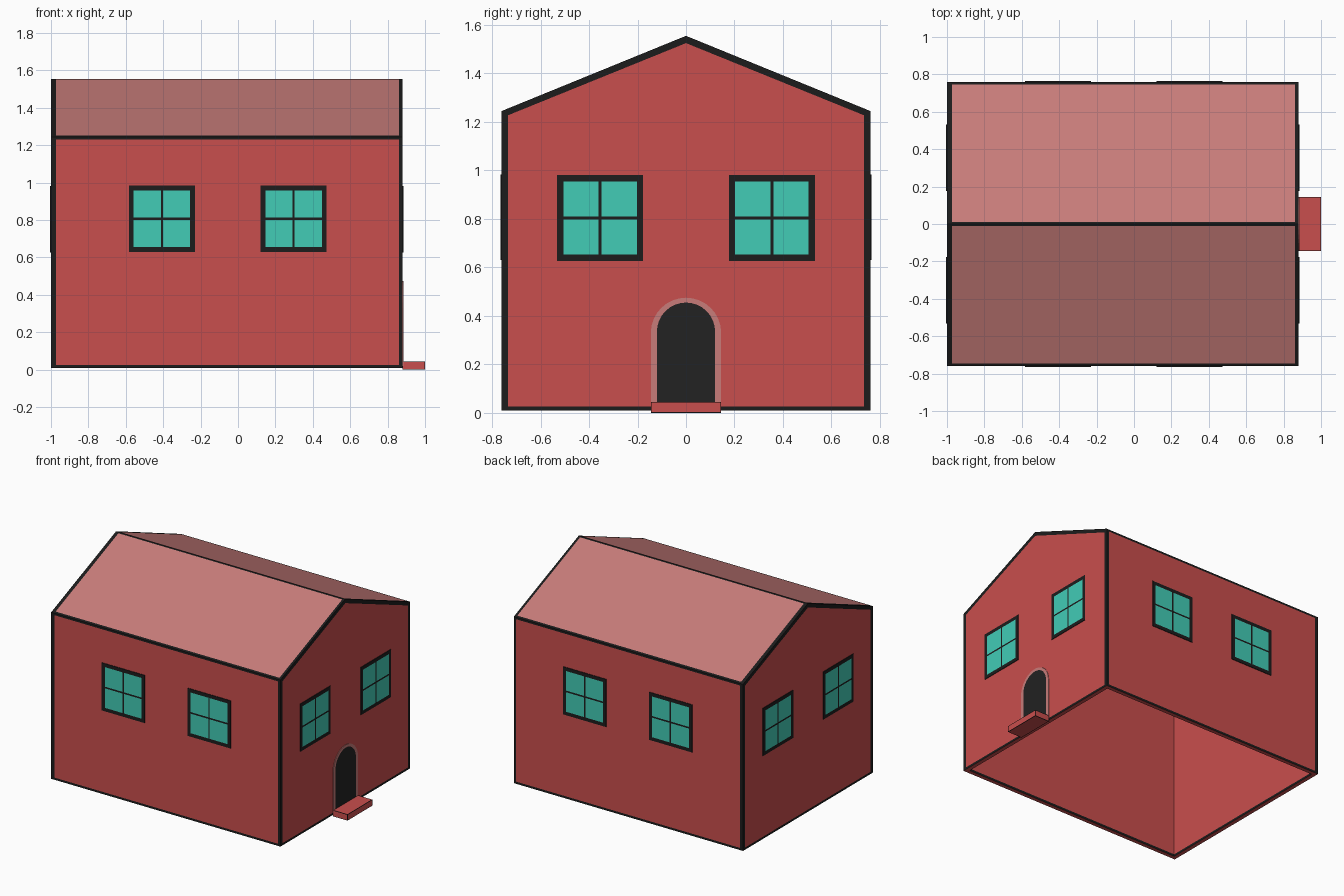
import bpy, bmesh, math
from mathutils import Matrix, Vector

if "Cube" in bpy.data.objects:
    bpy.data.objects.remove(bpy.data.objects["Cube"])


def colour(name, r, g, b):
    lin = lambda c: ((c / 255 + 0.055) / 1.055) ** 2.4
    m = bpy.data.materials.new(name)
    m.diffuse_color = (lin(r), lin(g), lin(b), 1)
    m.use_nodes = True
    m.node_tree.nodes["Principled BSDF"].inputs["Base Color"].default_value = m.diffuse_color
    return m


BLACK = colour("black_trim", 28, 28, 28)
RED = colour("red_wall", 201, 78, 77)
ROSE = colour("rose_roof", 200, 124, 122)
TEAL = colour("teal_glass", 66, 204, 182)
CHARCOAL = colour("charcoal_door", 34, 34, 34)

X0, X1, Y, Z0, EAVE, RIDGE = -1.0, 0.88, 0.76, 0.01, 1.245, 1.555
WALL = 0.03


def finish(name, bm, mats, thickness=0):
    me = bpy.data.meshes.new(name)
    bm.to_mesh(me)
    bm.free()
    for m in mats:
        me.materials.append(m)
    ob = bpy.data.objects.new(name, me)
    bpy.context.collection.objects.link(ob)
    if thickness:
        mod = ob.modifiers.new("thickness", 'SOLIDIFY')
        mod.thickness, mod.offset = thickness, -1
        mod.use_even_offset = True
    return ob


def panel(bm, outer, inner, mat):
    """Flat panel with a black border between the outer and inner outlines."""
    o = [bm.verts.new(p) for p in outer]
    i = [bm.verts.new(p) for p in inner]
    n = len(o)
    for k in range(n):
        bm.faces.new((o[k], o[(k + 1) % n], i[(k + 1) % n], i[k])).material_index = 0
    bm.faces.new(i).material_index = mat


# House shell: bordered walls and roof, open underneath
bm = bmesh.new()
xa, xb = X0 + 0.026, X1 - 0.018
for s in (-1, 1):
    y = s * Y
    panel(bm, [(X0, y, Z0), (X1, y, Z0), (X1, y, EAVE), (X0, y, EAVE)],
          [(xa, y, Z0 + 0.016), (xb, y, Z0 + 0.016), (xb, y, EAVE - 0.015), (xa, y, EAVE - 0.015)], 1)
    slope = lambda d: RIDGE - (RIDGE - EAVE) * d / Y
    lo, hi = Y - 0.015, 0.01
    panel(bm, [(X0, y, EAVE), (X1, y, EAVE), (X1, 0, RIDGE), (X0, 0, RIDGE)],
          [(xa, s * lo, slope(lo)), (xb, s * lo, slope(lo)),
           (xb, s * hi, slope(hi)), (xa, s * hi, slope(hi))], 2)
yi = Y - 0.025
for x in (X0, X1):
    panel(bm, [(x, -Y, Z0), (x, Y, Z0), (x, Y, EAVE), (x, 0, RIDGE), (x, -Y, EAVE)],
          [(x, -yi, Z0 + 0.016), (x, yi, Z0 + 0.016), (x, yi, EAVE - 0.018),
           (x, 0, RIDGE - 0.03), (x, -yi, EAVE - 0.018)], 1)
bmesh.ops.remove_doubles(bm, verts=bm.verts, dist=1e-4)
bmesh.ops.recalc_face_normals(bm, faces=bm.faces)
# an open shell: make sure the roof faces up
bm.normal_update()
if max(bm.faces, key=lambda f: f.calc_center_median().z).normal.z < 0:
    bmesh.ops.reverse_faces(bm, faces=bm.faces)
shell = finish("house_shell", bm, [BLACK, RED, ROSE], WALL)
shell.modifiers[0].material_offset_rim = 1


def wall_frame(pos, out):
    """Local x runs along the wall, local y up, local z outward."""
    out = Vector(out)
    up = Vector((0, 0, 1))
    side = up.cross(out)
    m = Matrix((side, up, out)).transposed().to_4x4()
    m.translation = Vector(pos) + out * 0.004
    return m


def window(name, pos, out):
    # Grid of cells: odd columns and rows are glass, the rest is frame
    cuts = [-0.177, -0.151, -0.006, 0.006, 0.151, 0.177]
    bm = bmesh.new()
    v = [[bm.verts.new((x, y, 0)) for x in cuts] for y in cuts]
    for j in range(5):
        for i in range(5):
            f = bm.faces.new((v[j][i], v[j][i + 1], v[j + 1][i + 1], v[j + 1][i]))
            f.material_index = int(i % 2 == 1 and j % 2 == 1)
    bm.transform(wall_frame(pos, out))
    finish(name, bm, [BLACK, TEAL], 0.008)


# Two windows on every wall
for side, s in (("front", -1), ("back", 1)):
    for k, x in (("left", -0.407), ("right", 0.297)):
        window(f"{side}_window_{k}", (x, s * Y, 0.807), (0, s, 0))
for side, x, s in (("left_gable", X0, -1), ("right_gable", X1, 1)):
    for k, y in (("front", -0.354), ("back", 0.354)):
        window(f"{side}_window_{k}", (x, y, 0.804), (s, 0, 0))


# Arched door with a pale surround
def arch(r, spring):
    pts = [(-r, 0.02)]
    for k in range(17):
        a = math.pi * (1 - k / 16)
        pts.append((r * math.cos(a), spring + r * math.sin(a)))
    return pts + [(r, 0.02)]


bm = bmesh.new()
o = [bm.verts.new((x, y, 0)) for x, y in reversed(arch(0.145, 0.33))]
i = [bm.verts.new((x, y, 0)) for x, y in reversed(arch(0.12, 0.335))]
for k in range(len(o) - 1):
    bm.faces.new((o[k], o[k + 1], i[k + 1], i[k])).material_index = 0
bm.faces.new(i).material_index = 1
bmesh.ops.recalc_face_normals(bm, faces=bm.faces)
bm.normal_update()
if bm.faces[0].normal.z < 0:
    bmesh.ops.reverse_faces(bm, faces=bm.faces)
bm.transform(wall_frame((X1, 0, 0), (1, 0, 0)))
finish("arched_door", bm, [ROSE, CHARCOAL], 0.008)

# Doorstep: block with thin black edges
bm = bmesh.new()
bmesh.ops.create_cube(bm, size=1)
bm.transform(Matrix.Translation((0.94, 0, 0.0225)) @ Matrix.Diagonal((0.12, 0.29, 0.045, 1)))
for f in bm.faces:
    f.material_index = 1
ring = bmesh.ops.inset_individual(bm, faces=bm.faces[:], thickness=0.004)["faces"]
for f in ring:
    f.material_index = 0
finish("doorstep", bm, [BLACK, RED])
